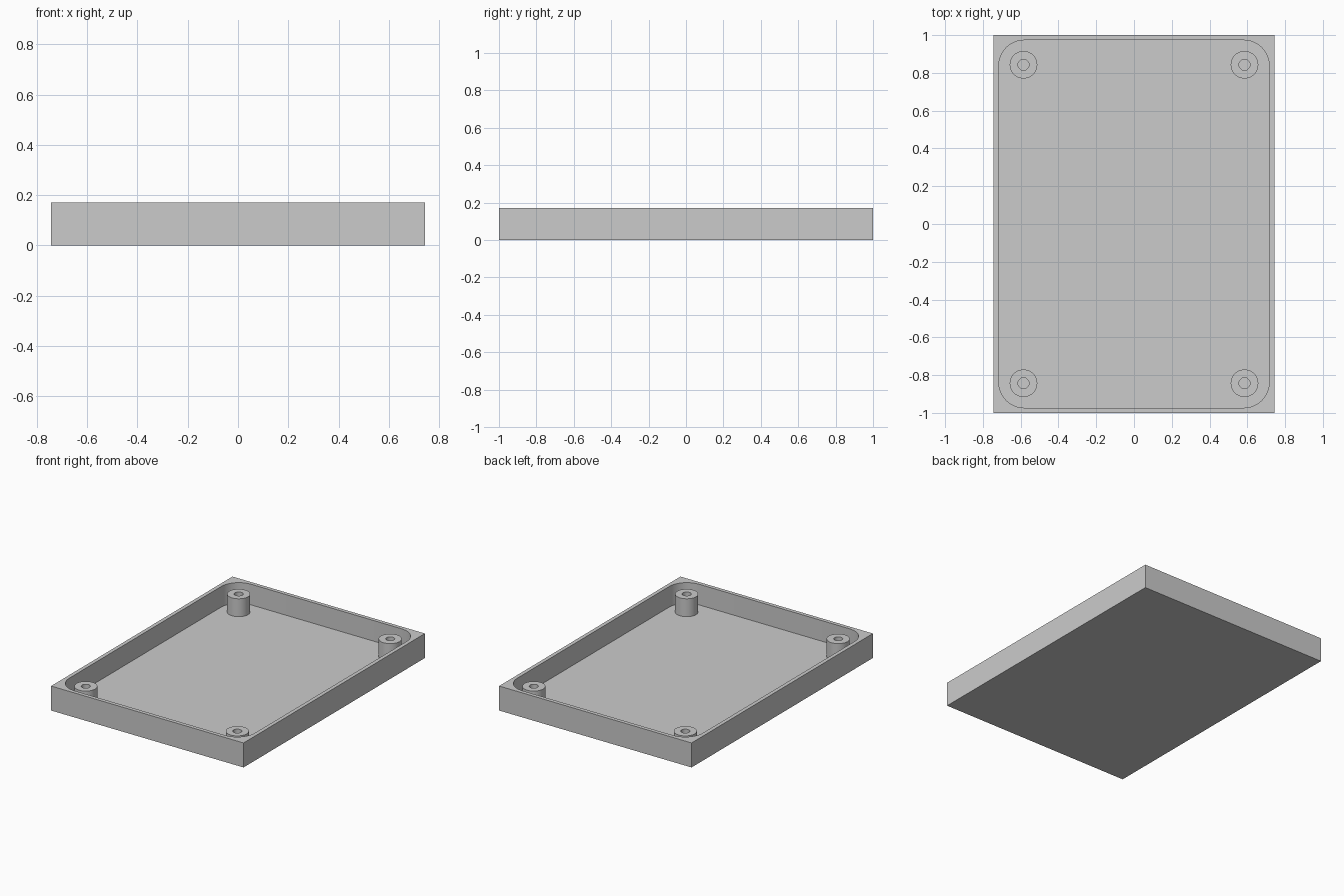
import bpy
import bmesh
from math import cos, sin, pi, radians

HALF_X, HALF_Y, HEIGHT = 0.743, 1.0, 0.171
WALL, FLOOR, CORNER_R = 0.027, 0.027, 0.135
ARC_STEPS = 12
BOSS_X, BOSS_Y, BOSS_TOP = 0.585, 0.843, 0.152
BOSS_R, HOLE_R, BOSS_SIDES = 0.073, 0.029, 48

if "Cube" in bpy.data.objects:
    bpy.data.objects.remove(bpy.data.objects["Cube"], do_unlink=True)

grey = bpy.data.materials.new("plain grey")
grey.use_nodes = True
colour = (0.6, 0.6, 0.6, 1)
grey.diffuse_color = colour
grey.node_tree.nodes["Principled BSDF"].inputs["Base Color"].default_value = colour


def finish(bm, name):
    """Turn a bmesh into a grey object with smooth curves and sharp edges."""
    bmesh.ops.recalc_face_normals(bm, faces=bm.faces)
    mesh = bpy.data.meshes.new(name)
    bm.to_mesh(mesh)
    bm.free()
    mesh.materials.append(grey)
    obj = bpy.data.objects.new(name, mesh)
    bpy.context.collection.objects.link(obj)
    bpy.ops.object.select_all(action="DESELECT")
    obj.select_set(True)
    bpy.context.view_layer.objects.active = obj
    bpy.ops.object.shade_smooth_by_angle(angle=radians(30))
    return obj


def bridge(bm, lower, upper):
    """Join two closed loops of equal length with quads."""
    n = len(lower)
    for i in range(n):
        j = (i + 1) % n
        bm.faces.new((lower[i], lower[j], upper[j], upper[i]))


def make_tray():
    bm = bmesh.new()
    signs = [(1, 1), (-1, 1), (-1, -1), (1, -1)]

    # Square outer shell
    base = [bm.verts.new((sx * HALF_X, sy * HALF_Y, 0)) for sx, sy in signs]
    rim = [bm.verts.new((sx * HALF_X, sy * HALF_Y, HEIGHT)) for sx, sy in signs]
    bm.faces.new(base)
    bridge(bm, base, rim)

    # Rounded pocket, one arc per corner
    def arc(k, z):
        sx, sy = signs[k]
        cx = sx * (HALF_X - WALL - CORNER_R)
        cy = sy * (HALF_Y - WALL - CORNER_R)
        angles = [(k + i / ARC_STEPS) * pi / 2 for i in range(ARC_STEPS + 1)]
        return [bm.verts.new((cx + CORNER_R * cos(a), cy + CORNER_R * sin(a), z))
                for a in angles]

    top = [arc(k, HEIGHT) for k in range(4)]
    low = [arc(k, FLOOR) for k in range(4)]
    bridge(bm, sum(low, []), sum(top, []))
    bm.faces.new(sum(low, []))

    # Flat rim between the square edge and the rounded pocket
    for k in range(4):
        n = (k + 1) % 4
        for a, b in zip(top[k], top[k][1:]):
            bm.faces.new((rim[k], b, a))
        bm.faces.new((rim[k], rim[n], top[n][0], top[k][-1]))
    return finish(bm, "tray")


def make_boss(name, x, y):
    """Hollow screw post standing on the tray floor."""
    bm = bmesh.new()
    profile = [(BOSS_R, FLOOR), (BOSS_R, BOSS_TOP), (HOLE_R, BOSS_TOP), (HOLE_R, FLOOR)]
    rings = []
    for r, z in profile:
        angles = [2 * pi * i / BOSS_SIDES for i in range(BOSS_SIDES)]
        rings.append([bm.verts.new((r * cos(a), r * sin(a), z)) for a in angles])
    for lower, upper in zip(rings, rings[1:]):
        bridge(bm, lower, upper)
    obj = finish(bm, name)
    obj.location = (x, y, 0)


make_tray()
for side, sx in (("left", 1), ("right", -1)):
    for end, sy in (("front", -1), ("back", 1)):
        make_boss(f"screw_post_{end}_{side}", sx * BOSS_X, sy * BOSS_Y)
